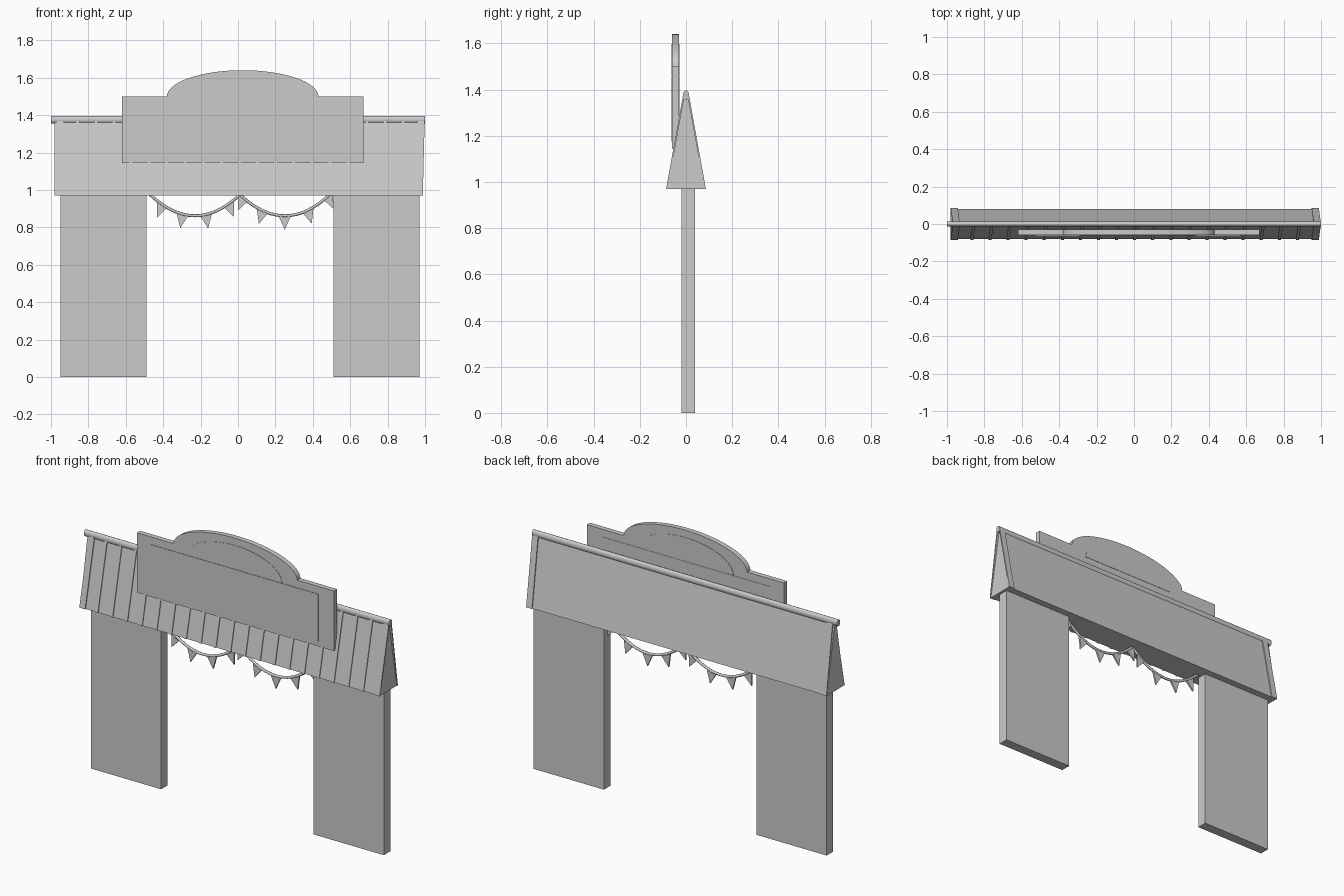
import bpy, bmesh, math
from mathutils import Vector

if "Cube" in bpy.data.objects:
    bpy.data.objects.remove(bpy.data.objects["Cube"], do_unlink=True)

grey = bpy.data.materials.new("plain_grey")
grey.use_nodes = True
grey.diffuse_color = (0.6, 0.6, 0.6, 1)
grey.node_tree.nodes["Principled BSDF"].inputs["Base Color"].default_value = (0.6, 0.6, 0.6, 1)


def extrude(name, outline, axis, start, end, lean=0.0):
    """Extrude a closed outline along x (outline is y, z) or y (outline is x, z)."""
    bm = bmesh.new()
    rings = []
    for depth in (start, end):
        ring = []
        for a, z in outline:
            co = (depth + lean * (EAVE - z), a, z) if axis == "x" else (a, depth, z)
            ring.append(bm.verts.new(co))
        rings.append(ring)
    bm.faces.new(rings[0])
    bm.faces.new(rings[1][::-1])
    count = len(outline)
    for i in range(count):
        j = (i + 1) % count
        bm.faces.new((rings[0][i], rings[1][i], rings[1][j], rings[0][j]))
    bmesh.ops.recalc_face_normals(bm, faces=bm.faces)
    mesh = bpy.data.meshes.new(name)
    bm.to_mesh(mesh)
    bm.free()
    obj = bpy.data.objects.new(name, mesh)
    mesh.materials.append(grey)
    bpy.context.collection.objects.link(obj)
    return obj


def rect(a0, a1, z0, z1):
    return [(a0, z0), (a1, z0), (a1, z1), (a0, z1)]


def arch(cx, z, half, rise, steps=32):
    """Half ellipse, from right to left."""
    return [(cx + half * math.cos(math.pi * i / steps),
             z + rise * math.sin(math.pi * i / steps)) for i in range(steps + 1)]


EAVE, RIDGE = 0.97, 1.37

# Legs
for side, x in (("right", -0.95), ("left", 0.51)):
    extrude(side + "_leg", rect(-0.02, 0.04, 0, 1.0), "x", x, x + 0.46)

# Roof body
extrude("roof", [(-0.08, EAVE), (0.08, EAVE), (0.008, RIDGE), (-0.008, RIDGE)], "x", -0.98, 0.985)


def slope_strip(name, x, width, side, height):
    profile = [(side * 0.007, RIDGE), (side * 0.079, EAVE),
               (side * (0.08 + height), EAVE), (side * (0.008 + height), RIDGE)]
    extrude(name, profile, "x", x, x + width, lean=-0.025)


# Roof battens on the front and trims at both ends
for i in range(19):
    slope_strip(f"roof_batten_{i}", -0.875 + i * 0.0967, 0.016, -1, 0.005)
for side, label in ((-1, "front"), (1, "back")):
    for x, end in ((-0.98, "right"), (0.95, "left")):
        slope_strip(f"{label}_{end}_trim", x, 0.038, side, 0.006)

# Ridge pole
bpy.ops.mesh.primitive_cylinder_add(vertices=16, radius=0.02, depth=2,
                                    location=(0, 0, 1.376), rotation=(0, math.pi / 2, 0))
pole = bpy.context.object
pole.name = "ridge_pole"
pole.scale.y = 0.7
pole.data.materials.append(grey)
bpy.ops.object.shade_smooth_by_angle()

# Sign board with an arched top, and its thin panels
board = [(-0.62, 1.145), (0.67, 1.145), (0.67, 1.5)] + arch(0.025, 1.5, 0.405, 0.14) + [(-0.62, 1.5)]
extrude("sign_board", board, "y", -0.06, -0.03)
extrude("sign_panel", rect(-0.53, 0.57, 1.175, 1.455), "y", -0.063, -0.028)
extrude("sign_arch_panel", arch(0.02, 1.457, 0.31, 0.14), "y", -0.062, -0.028)

# Bunting: hanging ropes with pennants
SAG, HALF = 0.113, 0.24


def rope_point(cx, t):
    return Vector((cx + HALF * t, 0, 0.975 - SAG * (1 - t * t)))


def bunting(name, cx, places):
    curve = bpy.data.curves.new(name + "_rope", "CURVE")
    curve.dimensions = "3D"
    curve.bevel_depth = 0.008
    curve.bevel_resolution = 2
    curve.use_fill_caps = True
    spline = curve.splines.new("POLY")
    spline.points.add(20)
    for i, p in enumerate(spline.points):
        p.co = (*rope_point(cx, i / 10 - 1), 1)
    curve.materials.append(grey)
    rope = bpy.data.objects.new(name + "_rope", curve)
    bpy.context.collection.objects.link(rope)
    # Each pennant hangs square to the rope, pulled toward straight down
    for i, t in enumerate(places):
        top = rope_point(cx, t)
        along = (rope_point(cx, t + 0.1) - rope_point(cx, t - 0.1)).normalized()
        down = Vector((along.z * 0.6, 0, -1)).normalized()
        a, b = top - along * 0.033, top + along * 0.033
        tip = top + down * 0.075
        extrude(f"{name}_pennant_{i}", [(v.x, v.z) for v in (a, tip, b)], "y", -0.005, 0.005)


bunting("right_bunting", -0.23, (-0.74, -0.28, 0.25, 0.76))
bunting("left_bunting", 0.25, (-0.93, -0.5, 0.0, 0.52, 0.97))
